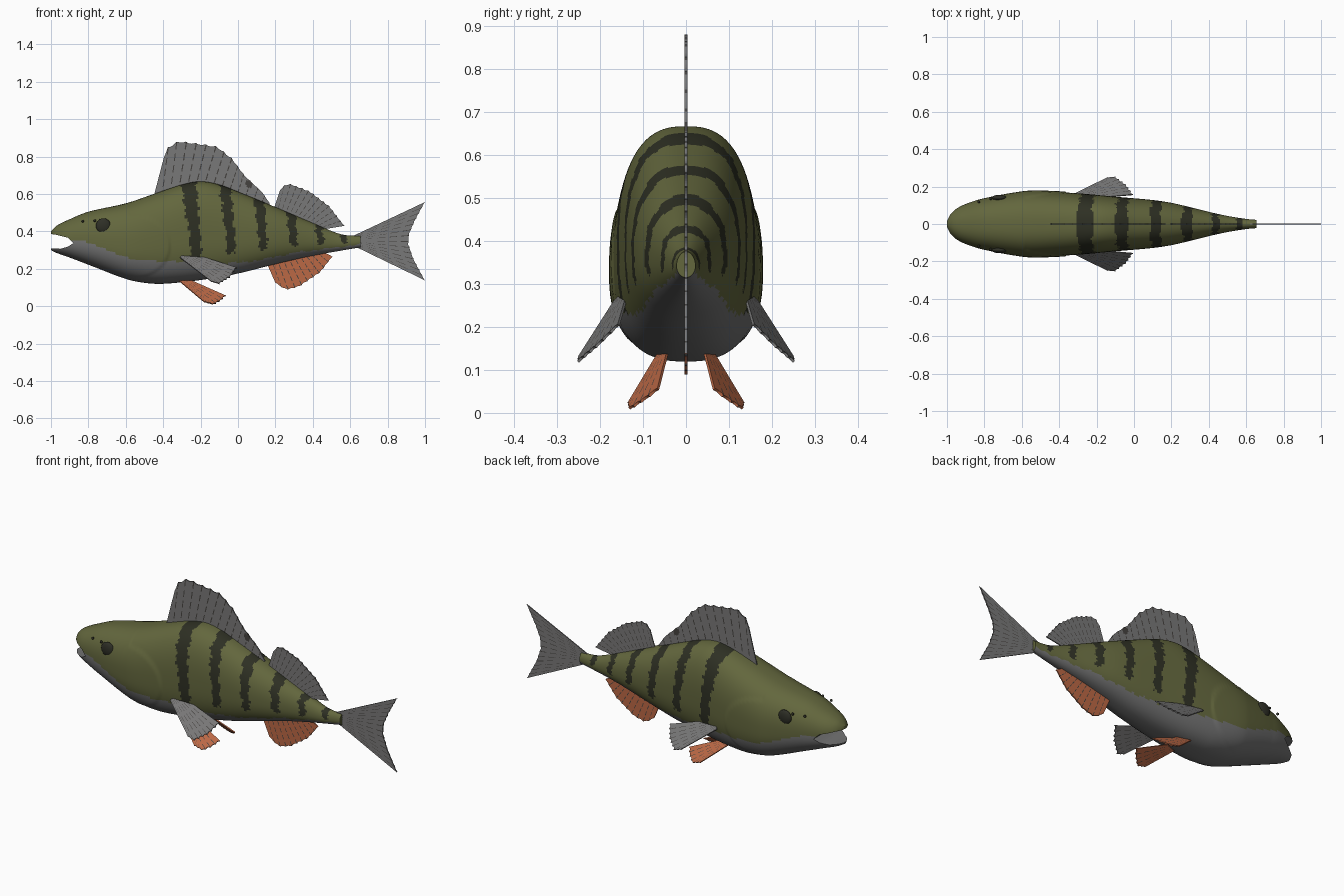
import bpy, bmesh, math
from mathutils import Vector

cube = bpy.data.objects.get("Cube")
if cube:
    bpy.data.objects.remove(cube, do_unlink=True)


def material(name, rgb):
    m = bpy.data.materials.new(name)
    m.use_nodes = True
    m.diffuse_color = (*rgb, 1)
    m.node_tree.nodes["Principled BSDF"].inputs["Base Color"].default_value = (*rgb, 1)
    return m


OLIVE = material("olive skin", (.125, .135, .047))
STRIPE = material("dark stripe", (.027, .029, .017))
BELLY = material("grey belly", (.17, .17, .17))
FIN = material("grey fin", (.19, .188, .188))
ORANGE = material("orange fin", (.5, .14, .06))
RAY = material("dark fin ray", (.06, .055, .05))
EYE = material("dark eye", (.028, .029, .02))


def curve(points):
    """Smooth function z(x) through the given points."""
    n = len(points) - 1

    def slope(i):
        a, b = points[max(i - 1, 0)], points[min(i + 1, n)]
        return (b[1] - a[1]) / (b[0] - a[0])

    def f(x):
        i = 0
        while i < n - 1 and x > points[i + 1][0]:
            i += 1
        (x0, y0), (x1, y1) = points[i], points[i + 1]
        h = x1 - x0
        t = min(max((x - x0) / h, 0), 1)
        return ((1 + 2 * t) * (1 - t) ** 2 * y0 + t * (1 - t) ** 2 * h * slope(i)
                + t * t * (3 - 2 * t) * y1 + t * t * (t - 1) * h * slope(i + 1))
    return f


def add_object(name, bm, mats):
    bmesh.ops.recalc_face_normals(bm, faces=bm.faces)
    me = bpy.data.meshes.new(name)
    bm.to_mesh(me)
    bm.free()
    for m in mats:
        me.materials.append(m)
    ob = bpy.data.objects.new(name, me)
    bpy.context.collection.objects.link(ob)
    return ob


def smooth(ob, angle=40):
    bpy.ops.object.select_all(action='DESELECT')
    ob.select_set(True)
    bpy.context.view_layer.objects.active = ob
    bpy.ops.object.shade_smooth_by_angle(angle=math.radians(angle))


# Body profile: back, belly, half width and line between olive and grey
back = curve([(-1, .40), (-.97, .43), (-.9, .465), (-.8, .505), (-.6, .55), (-.45, .6),
              (-.3, .65), (-.2, .667), (-.1, .65), (0, .612), (.2, .53), (.4, .445),
              (.55, .385), (.655, .375)])
keel = curve([(-1, .3), (-.97, .285), (-.9, .26), (-.8, .222), (-.6, .146), (-.5, .125),
              (-.4, .12), (-.2, .14), (0, .175), (.2, .225), (.4, .27), (.655, .315)])
width = curve([(-1, .02), (-.985, .052), (-.95, .083), (-.9, .107), (-.8, .138), (-.6, .17),
               (-.5, .174), (-.3, .164), (-.1, .146), (.1, .128), (.2, .113), (.3, .09),
               (.4, .065), (.5, .043), (.6, .027), (.655, .022)])
belly_line = curve([(-1, .345), (-.87, .355), (-.74, .32), (-.62, .265), (-.4, .242),
                    (-.1, .23), (.1, .245), (.3, .285), (.655, .33)])
roundness = curve([(-1, 2.3), (-.6, 2.5), (-.2, 2.6), (.2, 2.3), (.655, 2)])


def gill_cover(x, z):
    """Small raised step over the gills, ending in a rounded rear edge."""
    d = ((x + .56) / .2) ** 2 + ((z - .32) / .17) ** 2
    return .005 * min(max((1 - d) / .08, 0), 1) if x > -.58 else .005 * max(0, 1 - (-.58 - x) / .2)


def make_body(rings=220, sides=96):
    bm = bmesh.new()
    loops = []
    for i in range(rings + 1):
        s = i / rings
        x = -1 + 1.655 * s
        top, low, w, e = back(x), keel(x), width(x), 2 / roundness(x)
        mid = low + .45 * (top - low)
        loop = []
        for k in range(sides):
            a = math.tau * k / sides
            c, sn = math.cos(a), math.sin(a)
            y = math.copysign(abs(c) ** e, c)
            z = mid + math.copysign(abs(sn) ** e, sn) * ((top - mid) if sn > 0 else (mid - low))
            loop.append(bm.verts.new((x, y * (w + gill_cover(x, z)), z)))
        loops.append(loop)
    for a, b in zip(loops, loops[1:]):
        for k in range(sides):
            j = (k + 1) % sides
            bm.faces.new((a[k], a[j], b[j], b[k]))
    bm.faces.new(loops[0])
    bm.faces.new(loops[-1])
    return add_object("body", bm, [OLIVE, STRIPE, BELLY])


def make_mouth_cutter():
    bm = bmesh.new()
    outline = [(-1.05, .388), (-.98, .384), (-.91, .366), (-.88, .337),
               (-.91, .318), (-.95, .307), (-1.05, .312)]
    f = bm.faces.new([bm.verts.new((x, -.3, z)) for x, z in outline])
    r = bmesh.ops.extrude_face_region(bm, geom=[f])
    bmesh.ops.translate(bm, vec=(0, .6, 0),
                        verts=[v for v in r["geom"] if isinstance(v, bmesh.types.BMVert)])
    ob = add_object("mouth_cutter", bm, [])
    ob.hide_render = True
    return ob


# Cut the open mouth into the body
body = make_body()
cutter = make_mouth_cutter()
cut = body.modifiers.new("mouth", 'BOOLEAN')
cut.operation = 'DIFFERENCE'
cut.object = cutter
bpy.context.view_layer.objects.active = body
bpy.ops.object.modifier_apply(modifier="mouth")
bpy.data.objects.remove(cutter, do_unlink=True)

# Stripes: centre on the back, half width, lower end above the belly line
stripes = [(-.262, .038, 0), (-.068, .031, .05), (.113, .029, .05),
           (.283, .025, .035), (.433, .021, .025), (.567, .018, .015)]


def skin(x, z):
    edge = belly_line(x) + .005 * math.sin(70 * x) * math.sin(31 * x)
    if z < edge:
        return 2
    for centre, half, end in stripes:
        wobble = .006 * math.sin(85 * z + 20 * centre) + .004 * math.sin(231 * z)
        taper = 1 - .3 * (back(x) - z) / (back(x) - edge)
        if z > edge + end and abs(x - centre - .1 * (back(x) - z) - wobble) < half * taper:
            return 1
    return 0


for p in body.data.polygons:
    inside_mouth = p.center.x < -.87 and abs(p.normal.y) < 1e-4 and .3 < p.center.z < .39
    p.material_index = 2 if inside_mouth else skin(p.center.x, p.center.z)
smooth(body)


def along(points, t):
    """Point at fraction t of a polyline's length."""
    pts = [Vector(p) for p in points]
    lengths = [(b - a).length for a, b in zip(pts, pts[1:])]
    d = t * sum(lengths)
    for a, b, l in zip(pts, pts[1:], lengths):
        if d <= l:
            return a.lerp(b, d / l)
        d -= l
    return pts[-1]


def fin(name, base, edge, rays, colour, depth=lambda x, z: 0, rows=14, scallop=.03, spot=None):
    """Thin fan from base to edge with narrow dotted rays and a scalloped rim."""
    bm = bmesh.new()
    ts = [(i + o) / rays for i in range(rays) for o in (0, .13, .35, .56, .78)] + [1]
    cols = []
    for t in ts:
        a, b = along(base, t), along(edge, t)
        reach = 1 - scallop * math.sin(math.pi * ((t * rays) % 1))
        col = []
        for r in range(rows + 1):
            x, z = a.lerp(b, reach * r / rows)
            col.append(bm.verts.new((x, depth(x, z), z)))
        cols.append(col)
    for i, (a, b) in enumerate(zip(cols, cols[1:])):
        for r in range(rows):
            f = bm.faces.new((a[r], a[r + 1], b[r + 1], b[r]))
            c = f.calc_center_median()
            dark = i and i % 5 == 0 and r % 3 < 2
            if spot and math.hypot(c.x - spot[0], c.z - spot[1]) < .02:
                dark = True
            f.material_index = int(bool(dark))
    ob = add_object(name, bm, [colour, RAY])
    s = ob.modifiers.new("thickness", 'SOLIDIFY')
    s.thickness = .006
    s.offset = 0
    return ob


# Fins on the centre line
fin("front_dorsal_fin", [(-.455, .57), (-.2, .63), (0, .58), (.16, .52)],
    [(-.395, .8), (-.375, .85), (-.32, .885), (-.2, .87), (-.11, .855), (-.03, .79),
     (.035, .7), (.13, .61), (.17, .55)], 14, FIN, spot=(.062, .655))
fin("rear_dorsal_fin", [(.185, .5), (.45, .41)],
    [(.225, .62), (.25, .65), (.285, .654), (.385, .615), (.49, .535), (.57, .43)], 13, FIN)
fin("anal_fin", [(.145, .25), (.44, .3)],
    [(.2, .125), (.24, .095), (.27, .088), (.33, .105), (.44, .18), (.505, .265)], 10, ORANGE)
fin("tail_fin", [(.62, .378), (.62, .322)],
    [(1, .557), (.945, .455), (.915, .385), (.912, .33), (.94, .25), (1, .138)],
    14, FIN, scallop=.01)

# Paired fins, eyes and nostrils
for side, s in (("left", 1), ("right", -1)):
    fin(side + "_pectoral_fin", [(-.28, .292), (-.31, .26)],
        [(-.005, .205), (-.04, .155), (-.1, .118), (-.14, .13)], 8, FIN,
        lambda x, z: s * (.155 - .19 * (x + .3) + .887 * (.27 - z)))
    fin(side + "_pelvic_fin", [(-.28, .15), (-.32, .14)],
        [(-.065, .055), (-.09, .03), (-.13, .008), (-.18, .022)], 6, ORANGE,
        lambda x, z: s * (.06 - .32 * (x + .31) + .98 * (.14 - z)))
    for part, x, y, z, r, flat in (("eye", -.72, .14, .43, .04, .016),
                                   ("front_nostril", -.83, .118, .455, .007, .007),
                                   ("rear_nostril", -.765, .135, .457, .007, .007)):
        bm = bmesh.new()
        bmesh.ops.create_uvsphere(bm, u_segments=24, v_segments=16, radius=1)
        bmesh.ops.scale(bm, vec=(r, flat, r), verts=bm.verts)
        ob = add_object(side + "_" + part, bm, [EYE])
        ob.location = (x, s * y, z)
        smooth(ob, 60)
